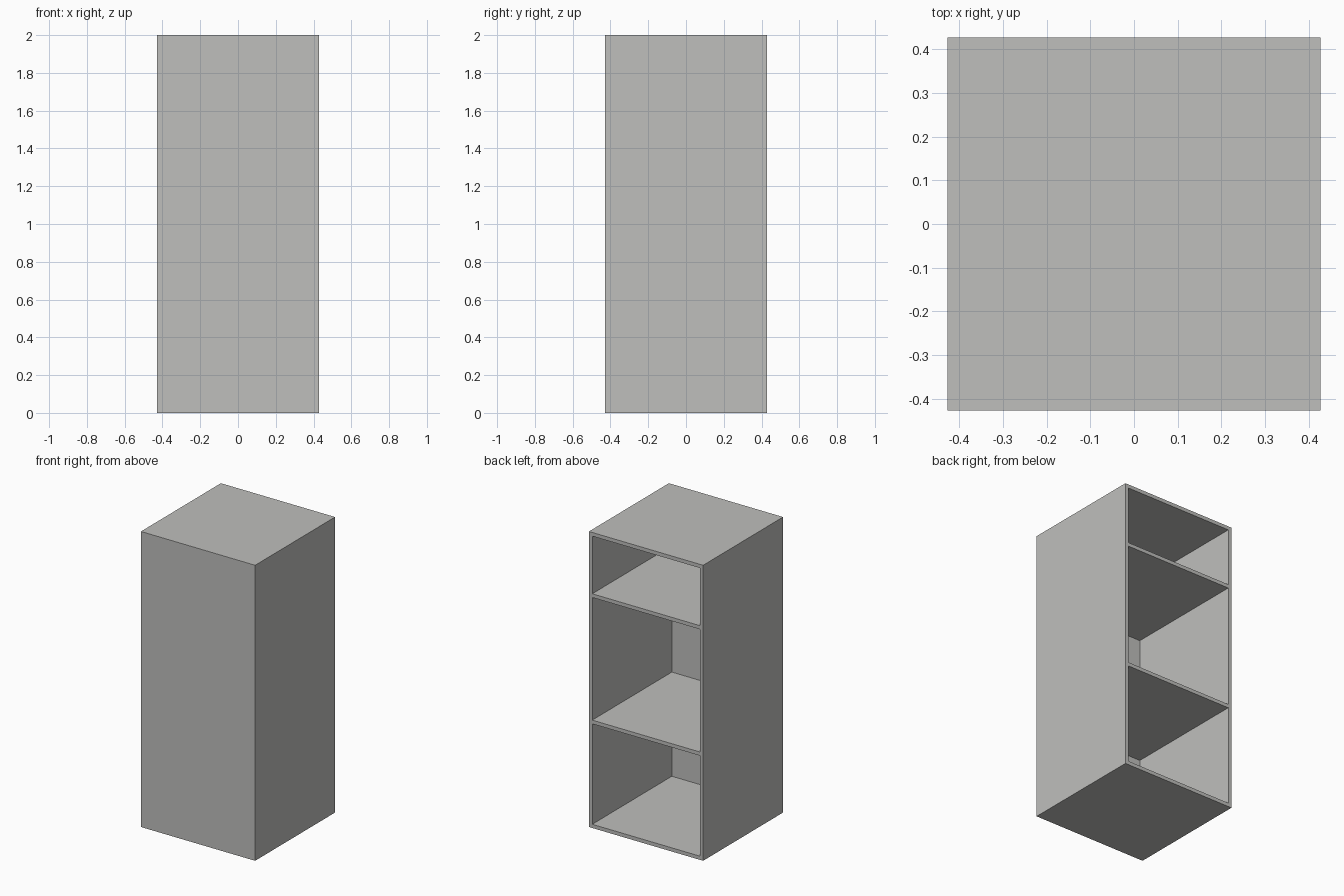
import bpy

if "Cube" in bpy.data.objects:
    bpy.data.objects.remove(bpy.data.objects["Cube"])

W, H = 0.855, 2.0      # square footprint side, height
T = 0.025              # board thickness
P = 0.004              # thin front panel thickness

grey = bpy.data.materials.new("warm grey board")
grey.diffuse_color = (0.52, 0.52, 0.505, 1.0)
grey.use_nodes = True
grey.node_tree.nodes["Principled BSDF"].inputs["Base Color"].default_value = grey.diffuse_color


def board(name, lo, hi):
    """Rectangular board between two opposite corners."""
    bpy.ops.mesh.primitive_cube_add(size=1, location=[(a + b) / 2 for a, b in zip(lo, hi)])
    ob = bpy.context.object
    ob.name = name
    for v in ob.data.vertices:
        v.co = [c * (b - a) for c, a, b in zip(v.co, lo, hi)]
    ob.data.materials.append(grey)
    return ob


h = W / 2
front = -h + P         # boards start behind the front panel

# Closed thin front panel
board("front_panel", (-h, -h, 0), (h, front, H))

# Full-height sides
board("left_side", (-h, front, 0), (-h + T, h, H))
board("right_side", (h - T, front, 0), (h, h, H))

# Bottom, two shelves and top, fitted between the sides
for name, z in (("bottom", 0), ("lower_shelf", 0.705), ("upper_shelf", 1.56), ("top", H - T)):
    board(name, (-h + T, front, z), (h - T, h, z + T))
